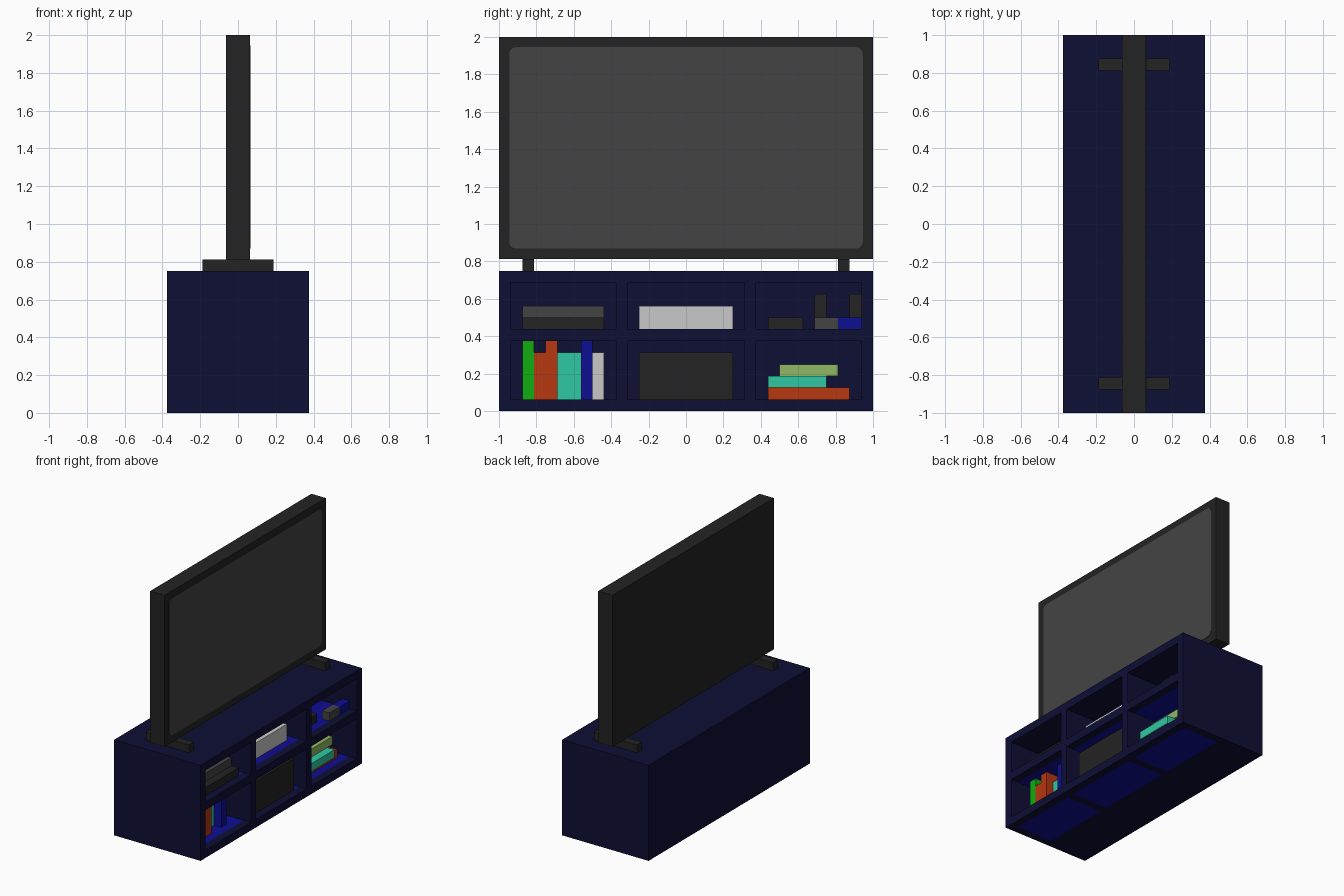
import bpy
import math

cube = bpy.data.objects.get("Cube")
if cube:
    bpy.data.objects.remove(cube, do_unlink=True)

U = 1 / 16  # building unit


def material(name, rgb):
    m = bpy.data.materials.new(name)
    m.use_nodes = True
    lin = [((c / 255 + 0.055) / 1.055) ** 2.4 if c > 10 else c / 255 / 12.92 for c in rgb]
    m.diffuse_color = (*lin, 1)
    m.node_tree.nodes["Principled BSDF"].inputs["Base Color"].default_value = (*lin, 1)
    return m


navy = material("navy", (14, 14, 53))
blue = material("blue", (14, 14, 146))
black = material("charcoal", (35, 35, 35))
grey = material("grey", (68, 68, 68))
white = material("light_grey", (200, 200, 200))
teal = material("teal", (47, 200, 163))
green = material("green", (16, 172, 16))
red = material("rust_red", (183, 55, 18))
lime = material("pale_green", (144, 184, 102))


def mesh_object(name, verts, faces, mat):
    me = bpy.data.meshes.new(name)
    me.from_pydata(verts, [], faces)
    me.materials.append(mat)
    ob = bpy.data.objects.new(name, me)
    bpy.context.collection.objects.link(ob)
    return ob


def box(name, xs, ys, zs, mat):
    """Box spanning three ranges given in building units."""
    verts = [(x * U, y * U, z * U) for x in xs for y in ys for z in zs]
    faces = [(0, 1, 3, 2), (4, 6, 7, 5), (0, 4, 5, 1), (2, 3, 7, 6), (0, 2, 6, 4), (1, 5, 7, 3)]
    return mesh_object(name, verts, faces, mat)


# Cabinet carcass: solid back, top board, uprights
box("cabinet_back", (-6, 0), (-16, 16), (0, 12), navy)
box("cabinet_top", (0, 6), (-16, 16), (11, 12), navy)
for name, y in (("right_end", -16), ("right_divider", -6), ("left_divider", 5), ("left_end", 15)):
    box(name, (0, 6), (y, y + 1), (0, 11), navy)

# Blue shelf boards with navy front rails, one per bay
for bay, ys in (("right", (-15, -6)), ("middle", (-5, 5)), ("left", (6, 15))):
    for level, z in (("lower", 0), ("upper", 6)):
        box(f"{bay}_{level}_shelf", (0, 5), ys, (z, z + 1), blue)
        box(f"{bay}_{level}_rail", (5, 6), ys, (z, z + 1), navy)

# Television with feet
box("television_body", (-1, 1), (-16, 16), (13, 32), black)
for name, y in (("right_foot", -14), ("left_foot", 13)):
    box(name, (-3, 3), (y, y + 1), (12, 13), black)

# Rounded screen plate
half_w, half_h, mid_z, r = 0.945, 0.538, 1.407, 0.035
outline = []
for i, (sy, sz) in enumerate(((1, 1), (-1, 1), (-1, -1), (1, -1))):
    for k in range(5):
        a = math.pi / 2 * (i + k / 4)
        outline.append((sy * (half_w - r) + r * math.cos(a),
                        mid_z + sz * (half_h - r) + r * math.sin(a)))
n = len(outline)
verts = [(x, y, z) for x in (U, U + 0.003) for y, z in outline]
faces = [tuple(range(n, 2 * n))]
faces += [(i, (i + 1) % n, n + (i + 1) % n, n + i) for i in range(n)]
mesh_object("screen", verts, faces, grey)

# Upright books: name, start, width, front, top, colour
y = -14
for name, width, front, top, mat in (
        ("green_book", 1, 4, 6, green), ("short_red_book", 1, 4, 5, red),
        ("tall_red_book", 1, 4, 6, red), ("teal_books", 2, 3, 5, teal),
        ("blue_book", 1, 4, 6, blue), ("white_book", 1, 3, 5, white)):
    box(name, (0, front), (y, y + width), (1, top), mat)
    y += width

# Lying books
box("bottom_red_book", (1, 4), (7, 14), (1, 2), red)
box("middle_teal_book", (1, 5), (7, 12), (2, 3), teal)
box("top_pale_book", (1, 4), (8, 13), (3, 4), lime)

# Players and speaker
box("player_base", (1, 5), (-14, -7), (7, 8), black)
box("player_lid", (1, 4), (-14, -7), (8, 9), grey)
box("white_console", (1, 4), (-4, 4), (7, 9), white)
box("speaker", (1, 5), (-4, 4), (1, 5), black)

# Small items in the upper left bay
box("remote", (2, 4), (7, 10), (7, 8), black)
box("grey_controller", (4, 5), (11, 13), (7, 8), grey)
box("blue_controller", (4, 5), (13, 15), (7, 8), blue)
box("right_stand", (0, 1), (11, 12), (7, 10), black)
box("left_stand", (0, 1), (14, 15), (7, 10), black)
